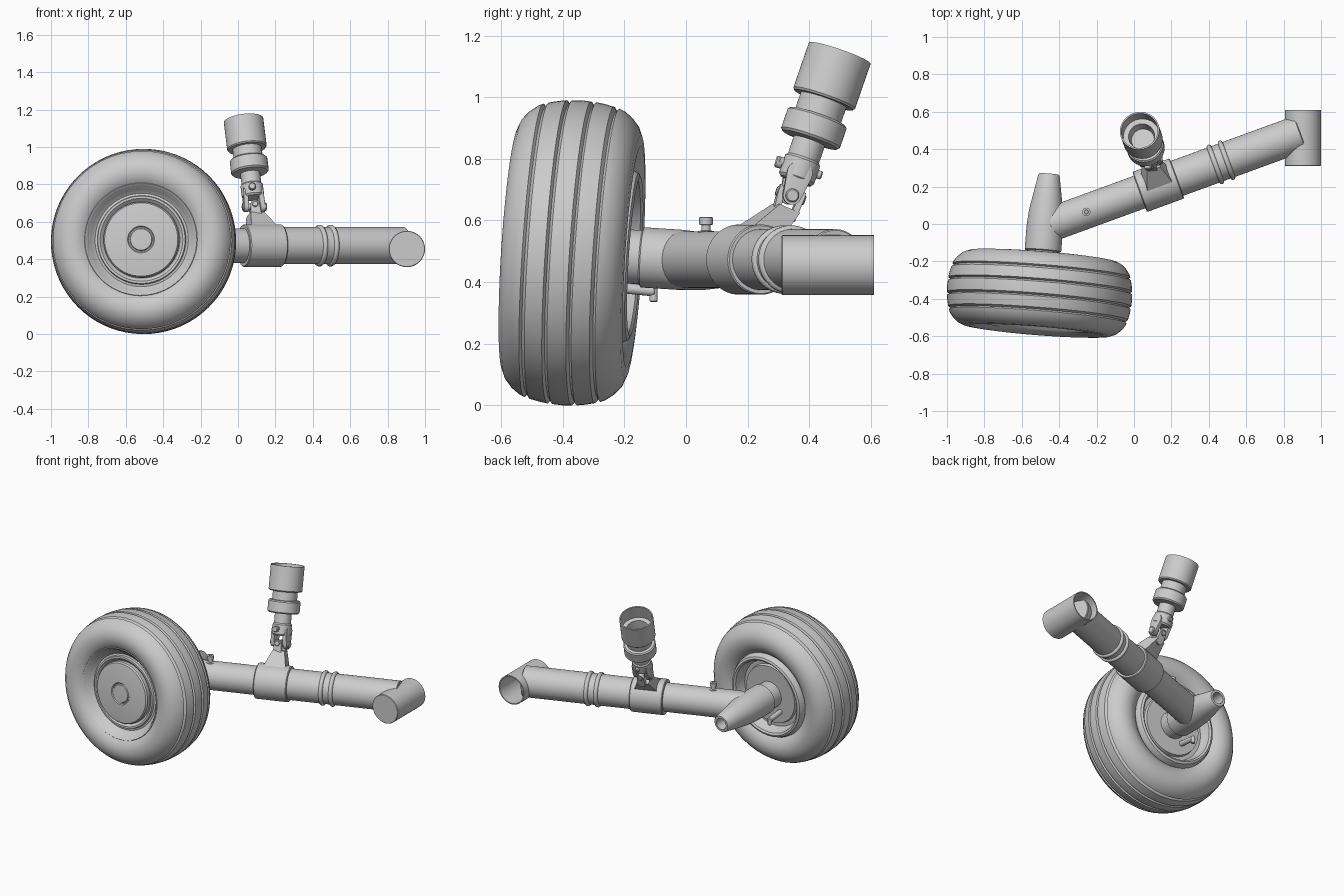
import bpy, bmesh, math
from mathutils import Vector as V

if "Cube" in bpy.data.objects:
    bpy.data.objects.remove(bpy.data.objects["Cube"])


def finish(name, bm, angle=32):
    bmesh.ops.remove_doubles(bm, verts=bm.verts, dist=1e-5)
    bmesh.ops.recalc_face_normals(bm, faces=bm.faces)
    me = bpy.data.meshes.new(name)
    bm.to_mesh(me)
    bm.free()
    for p in me.polygons:
        p.use_smooth = True
    me.set_sharp_from_angle(angle=math.radians(angle))
    ob = bpy.data.objects.new(name, me)
    bpy.context.collection.objects.link(ob)
    return ob


def lathe(name, origin, axis, profile, seg=40, closed=False, angle=32):
    """Revolve (distance along axis, radius) points around an axis."""
    q = V((0, 0, 1)).rotation_difference(V(axis).normalized())
    bm = bmesh.new()
    pts = profile + profile[:1] if closed else profile
    vs = [bm.verts.new(V(origin) + q @ V((r, 0, t))) for t, r in pts]
    es = [bm.edges.new(p) for p in zip(vs, vs[1:])]
    bmesh.ops.spin(bm, geom=vs + es, cent=V(origin), axis=V(axis).normalized(),
                   angle=math.tau, steps=seg)
    return finish(name, bm, angle)


def rod(name, a, b, r, seg=24, bevel=0.004):
    d = V(b) - V(a)
    n = d.length
    return lathe(name, a, d, [(0, 0), (0, r - bevel), (bevel, r), (n - bevel, r),
                              (n, r - bevel), (n, 0)], seg)


def link(name, a, ra, b, rb, axis, thick, n=20):
    """Rounded plate joining two pivots, as the hull of two thick discs."""
    ax = V(axis).normalized()
    q = V((0, 0, 1)).rotation_difference(ax)
    bm = bmesh.new()
    for c, r in ((a, ra), (b, rb)):
        for k in range(n):
            w = math.tau * k / n
            for s in (-.5, .5):
                bm.verts.new(V(c) + q @ V((r * math.cos(w), r * math.sin(w), 0)) + ax * s * thick)
    bmesh.ops.convex_hull(bm, input=bm.verts)
    return finish(name, bm)


# Tilted wheel: tyre with four tread grooves
WC, WA = V((-0.505, -0.37, 0.495)), V((-0.08, -1, 0.065)).normalized()
half = [(.15, .275), (.172, .295), (.192, .325), (.202, .36), (.199, .395), (.187, .425),
        (.165, .451), (.14, .470), (.124, .477), (.116, .467), (.106, .482), (.075, .489),
        (.048, .493), (.040, .480), (.031, .494)]
lathe("tyre", WC, WA, half + [(0, .496)] + [(-t, r) for t, r in reversed(half)], 72)

# Rim and hub, front and back
lathe("front_rim", WC, WA, [(.14, .30), (.172, .307), (.180, .300), (.174, .290), (.145, .275),
      (.125, .25), (.128, .238), (.142, .234), (.142, .222), (.125, .205), (.125, .198)], 64)
lathe("hub_cap", WC, WA, [(.11, .203), (.150, .203), (.160, .196), (.166, .15), (.170, .072),
      (.164, .067), (.164, .061), (.170, .057), (.172, 0)], 64)
lathe("back_rim", WC, -WA, [(.13, .29), (.18, .282), (.200, .272), (.206, .258), (.198, .246),
      (.16, .238), (.135, .225), (.135, .20), (.155, .195), (.155, .05)], 64)

# Tapered spindle with hollow tip
lathe("spindle", WC, -WA, [(.10, .088), (.225, .088), (.23, .098), (.36, .098), (.44, .092),
      (.53, .076), (.635, .057), (.64, .053), (.64, .038), (.56, .036), (.56, 0)], 40)

# Main arm tube
def on_arm(x):
    return V((x, 0.16 + 0.365 * x, 0.473))


A = (on_arm(1) - on_arm(0)).normalized()
rod("inner_arm_tube", on_arm(-.45), on_arm(.1), .092, 40)
rod("outer_arm_tube", on_arm(.1), on_arm(.89), .099, 40)
lathe("arm_collar", on_arm(.03), A, [(0, .08), (0, .110), (.005, .114), (.208, .114),
      (.213, .110), (.213, .08)], 48)
for i, x in enumerate((.435, .495)):
    lathe(f"arm_ring_{i + 1}", on_arm(x), A, [(-.014, .095), (-.012, .105), (-.005, .111),
          (.005, .111), (.012, .105), (.014, .095)], 48, angle=50)

# Cross tube at the end: closed at front, open at back
lathe("pivot_tube", (.903, .31, .455), (0, 1, 0), [(0, 0), (0, .094), (.003, .097), (.3, .097),
      (.3, .090), (.04, .090), (.04, 0)], 48)

# Small fittings: valve on the arm and brake pipe stub behind the wheel
F = V((-.255, .065, .54))
lathe("arm_valve", F, (0, 0, 1), [(0, .026), (.025, .026), (.028, .015), (.045, .015), (.047, .022),
      (.07, .022), (.072, .011), (.06, .009), (.06, 0)], 20)
rod("brake_stub", (-.565, -.25, .385), (-.565, -.1, .37), .017)
rod("brake_nipple", (-.565, -.105, .385), (-.565, -.105, .335), .013)

# Strut: collar, shaft and open cup along a leaning axis
P, S = V((.085, .346, .70)), V((-.055, .152, .44)).normalized()
lathe("strut_body", P, S, [(.03, 0), (.03, .052), (.04, .060), (.10, .060), (.108, .053),
      (.168, .053), (.172, .094), (.180, .101), (.245, .101), (.252, .094), (.254, .078),
      (.32, .078), (.32, 0)], 48)
lathe("strut_cup", P, S, [(.310, .07), (.310, .101), (.317, .106), (.472, .106), (.472, .098),
      (.38, .098), (.38, .07), (.31, .06), (.31, 0)], 48)

# Universal joint: upper fork, cross pins, lower fork
J = P - S * .02
X = V((1, 0.1, 0)).normalized()
Y = S.cross(X).normalized()
for s, side in ((-1, "left"), (1, "right")):
    link(f"upper_fork_{side}", J + X * s * .044, .030, P + S * .055 + X * s * .040, .042, X, .024)
    rod(f"pin_cap_{side}", J + X * s * .05, J + X * s * .066, .022)
    link(f"lower_fork_{side}", J + Y * s * .034, .024, J - S * .05 + Y * s * .030, .028, Y, .02)
rod("cross_pin_a", J - X * .058, J + X * .058, .017)
rod("cross_pin_b", J - Y * .05, J + Y * .05, .017)
rod("fork_bolt", P + S * .075 + Y * .075, P + S * .075 - Y * .075, .014)
rod("fork_bolt_head", P + S * .075 + V((0, -.055, .015)), P + S * .075 + V((0, -.08, .022)), .019)

# Lug that carries the joint on the collar
bm = bmesh.new()
base, tip, u = on_arm(.125) + V((0, .03, .085)), J - S * .045, A
w = V((-A.y, A.x, -.4))
for c, a, b in ((base, .075, .05), (tip, .038, .035)):
    for i in (-1, 1):
        for j in (-1, 1):
            bm.verts.new(c + u * a * i + w * b * j)
bmesh.ops.convex_hull(bm, input=bm.verts)
finish("joint_lug", bm)
